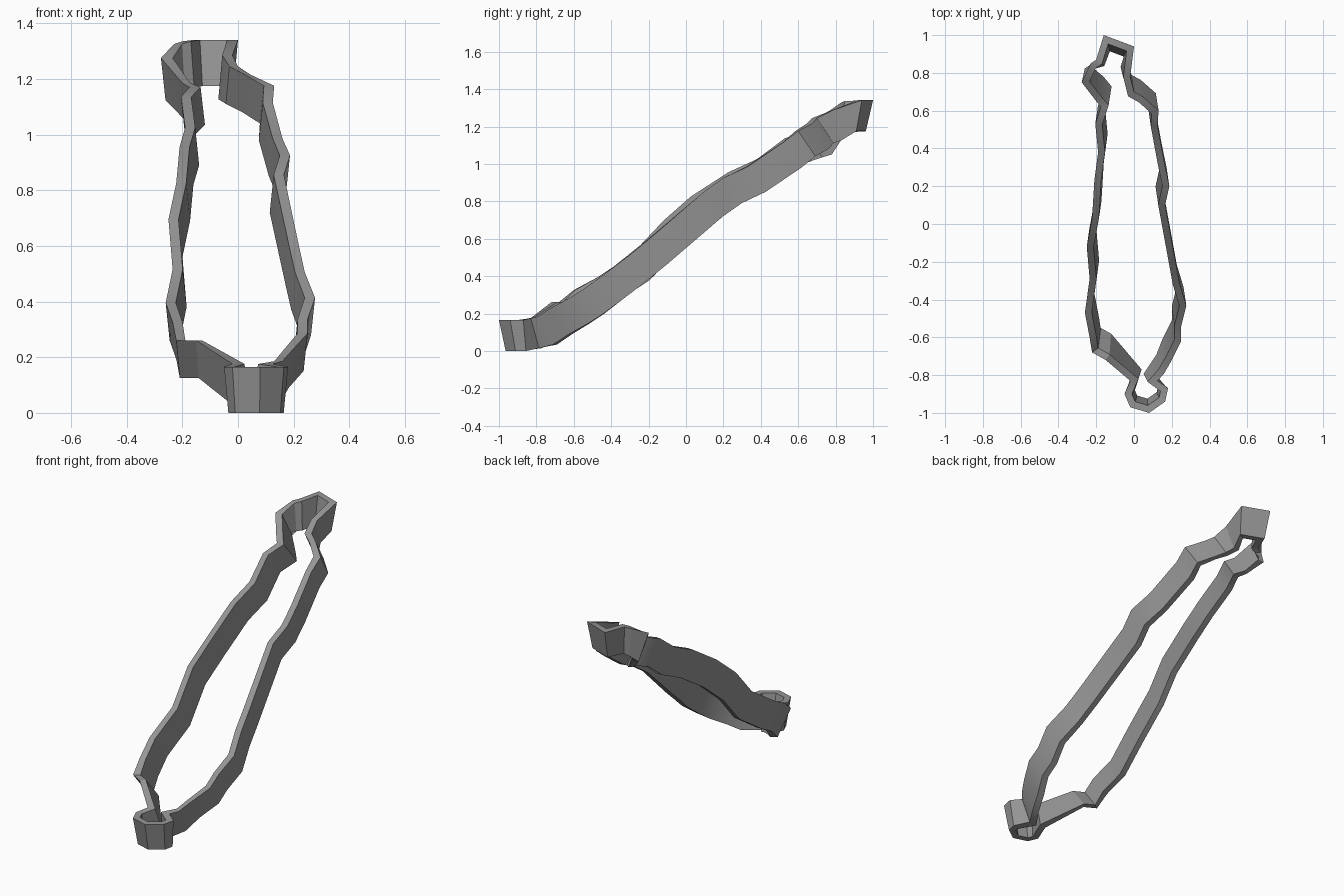
import bpy
import bmesh
import math
from mathutils import Vector

WALL_HEIGHT = 0.167
WALL_THICKNESS = 0.036
INWARD_LEAN = 0.014

default_cube = bpy.data.objects.get("Cube")
if default_cube:
    bpy.data.objects.remove(default_cube, do_unlink=True)


def make_material(name, colour):
    material = bpy.data.materials.new(name)
    material.use_nodes = True
    material.diffuse_color = colour
    material.node_tree.nodes["Principled BSDF"].inputs["Base Color"].default_value = colour
    return material


# Outer top rim, anticlockwise from above, grouped by section
front_pocket = [
    (-.02, -.97, .18), (.08, -1, .18), (.165, -.94, .18), (.18, -.87, .18),
    (.125, -.83, .19),
]
left_wall = [
    (.16, -.79, .2), (.195, -.73, .24), (.25, -.62, .3), (.25, -.54, .35),
    (.277, -.433, .428), (.24, -.31, .52), (.22, -.2, .61), (.165, .1, .87),
    (.187, .2, .94), (.16, .33, 1), (.125, .52, 1.13), (.13, .6, 1.19),
]
back_pocket = [
    (.045, .675, 1.23), (0, .7, 1.26), (-.02, .78, 1.3), (0, .94, 1.355),
    (-.16, 1, 1.355), (-.2, .87, 1.35), (-.23, .85, 1.34), (-.277, .75, 1.29),
    (-.2, .65, 1.2),
]
right_wall = [
    (-.175, .62, 1.185), (-.205, .53, 1.15), (-.19, .38, 1.04),
    (-.21, .23, .97), (-.222, .03, .84), (-.25, -.12, .71),
    (-.235, -.29, .53), (-.26, -.47, .41), (-.235, -.6, .34),
    (-.222, -.68, .275), (-.15, -.72, .275), (-.02, -.83, .19),
    (-.05, -.9, .18),
]
rim = [Vector(p) for p in front_pocket + left_wall + back_pocket + right_wall]


def wall_tilt(y):
    """The band stands square to the slope, and nearly upright in the pockets."""
    if y < 0:
        blend = min(max((y + .87) / .13, 0), 1)
        return math.radians(7 + 29 * blend)
    blend = min(max((.9 - y) / .2, 0), 1)
    return math.radians(-7 + 43 * blend)


def inward_mitre(index):
    """Plan direction into the loop, lengthened at corners to keep thickness."""
    here = rim[index].xy
    before = (here - rim[index - 1].xy).normalized()
    after = (rim[(index + 1) % len(rim)].xy - here).normalized()
    first = Vector((-before.y, before.x))
    second = Vector((-after.y, after.x))
    middle = (first + second).normalized()
    length = min(1 / max(middle.dot(first), .1), 1.5)
    return Vector((middle.x, middle.y, 0)) * length


# Closed band: four corners at each station, bridged all the way round
bm = bmesh.new()
stations = []
for i, outer_top in enumerate(rim):
    inward = inward_mitre(i)
    tilt = wall_tilt(outer_top.y)
    down = Vector((0, math.sin(tilt), -math.cos(tilt))) * WALL_HEIGHT
    down += inward * INWARD_LEAN
    inner_top = outer_top + inward * WALL_THICKNESS
    corners = (outer_top, inner_top, inner_top + down, outer_top + down)
    stations.append([bm.verts.new(c) for c in corners])

for i, ring in enumerate(stations):
    following = stations[(i + 1) % len(stations)]
    for k in range(4):
        n = (k + 1) % 4
        bm.faces.new((ring[k], following[k], following[n], ring[n]))
bmesh.ops.recalc_face_normals(bm, faces=bm.faces)

# Rest the band on the ground
lowest = min(v.co.z for v in bm.verts)
bmesh.ops.translate(bm, verts=bm.verts, vec=(0, 0, -lowest))

mesh = bpy.data.meshes.new("sloping_band")
bm.to_mesh(mesh)
bm.free()
mesh.materials.append(make_material("plain grey", (.3, .3, .3, 1)))
band = bpy.data.objects.new("sloping_band", mesh)
bpy.context.collection.objects.link(band)
bpy.context.view_layer.objects.active = band
band.select_set(True)
bpy.ops.object.shade_smooth_by_angle(angle=math.radians(25))
